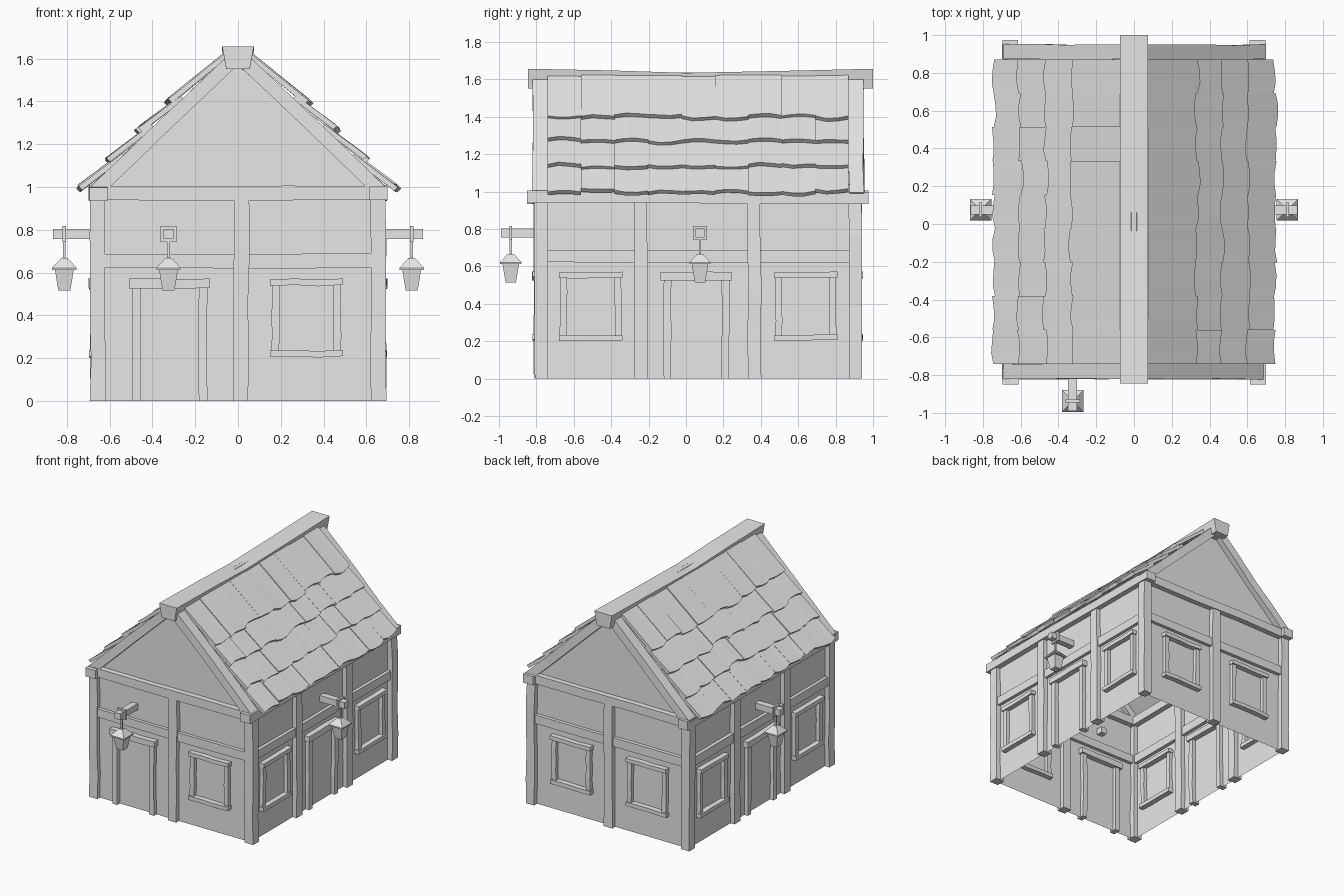
import bpy, bmesh, random
from mathutils import Vector as V

random.seed(4)
if "Cube" in bpy.data.objects:
    bpy.data.objects.remove(bpy.data.objects["Cube"])

grey = bpy.data.materials.new("plain grey")
grey.use_nodes = True
grey.diffuse_color = (0.8, 0.8, 0.8, 1)
grey.node_tree.nodes["Principled BSDF"].inputs["Base Color"].default_value = (0.8, 0.8, 0.8, 1)

UP = V((0, 0, 1))


def finish(name, bm):
    bmesh.ops.recalc_face_normals(bm, faces=bm.faces)
    mesh = bpy.data.meshes.new(name)
    bm.to_mesh(mesh)
    bm.free()
    mesh.materials.append(grey)
    ob = bpy.data.objects.new(name, mesh)
    bpy.context.collection.objects.link(ob)
    return ob


def loft(bm, rings):
    """Skin a row of equal rings and cap both ends."""
    loops = [[bm.verts.new(p) for p in ring] for ring in rings]
    n = len(loops[0])
    for a, b in zip(loops, loops[1:]):
        for i in range(n):
            bm.faces.new((a[i], a[(i + 1) % n], b[(i + 1) % n], b[i]))
    bm.faces.new(loops[0][::-1])
    bm.faces.new(loops[-1])


def beam(bm, a, b, p, q, cuts=3, wobble=0.004):
    """Rough-hewn timber from a to b with half-widths p and q."""
    rings = []
    for i in range(cuts + 1):
        c = a.lerp(b, i / cuts)
        c = c + (p.normalized() + q.normalized() * 0.5) * random.uniform(-wobble, wobble)
        f = 1 + random.uniform(-wobble, wobble) * 12
        rings.append([c + p * f + q, c - p * f + q, c - p * f - q, c + p * f - q])
    loft(bm, rings)


# Wall frames: origin, direction along the wall, outward direction
FRONT = (V((0, -0.78, 0)), V((1, 0, 0)), V((0, -1, 0)))
BACK = (V((0, 0.905, 0)), V((1, 0, 0)), V((0, 1, 0)))
RIGHT = (V((-0.655, 0, 0)), V((0, 1, 0)), V((-1, 0, 0)))
LEFT = (V((0.655, 0, 0)), V((0, 1, 0)), V((1, 0, 0)))


def bar(bm, wall, u0, u1, z0, z1, depth, wobble=0.004):
    """Timber lying on a wall, running along its longer side."""
    o, along, out = wall
    mid_u, mid_z = (u0 + u1) / 2, (z0 + z1) / 2
    if z1 - z0 > u1 - u0:
        beam(bm, o + along * mid_u + UP * z0, o + along * mid_u + UP * z1,
             along * (u1 - u0) / 2, out * depth, 4, wobble)
    else:
        beam(bm, o + along * u0 + UP * mid_z, o + along * u1 + UP * mid_z,
             UP * (z1 - z0) / 2, out * depth, 3, wobble)


def window(name, wall, u):
    bm = bmesh.new()
    bar(bm, wall, u - 0.17, u + 0.17, 0.54, 0.57, 0.04)
    bar(bm, wall, u - 0.17, u + 0.17, 0.205, 0.235, 0.04)
    for s in (-1, 1):
        bar(bm, wall, u + s * 0.145 - 0.018, u + s * 0.145 + 0.018, 0.23, 0.545, 0.028, 0.003)
    finish(name, bm)


def door(name, wall, u):
    bm = bmesh.new()
    bar(bm, wall, u - 0.19, u + 0.19, 0.525, 0.57, 0.042)
    for s in (-1, 1):
        bar(bm, wall, u + s * 0.155 - 0.02, u + s * 0.155 + 0.02, 0, 0.53, 0.03, 0.003)
    finish(name, bm)


def lantern(name, wall, u):
    o, along, out = wall
    base = o + along * u
    # Arm
    bm = bmesh.new()
    beam(bm, base - out * 0.05 + UP * 0.78, base + out * 0.21 + UP * 0.78,
         along * 0.024, UP * 0.024, 1, 0)
    finish(name + "_arm", bm)
    # Square loop and hanging rod
    bm = bmesh.new()
    c = base + out * 0.157
    for s in (-1, 1):
        beam(bm, c + along * s * 0.031 + UP * 0.745, c + along * s * 0.031 + UP * 0.815,
             along * 0.007, out * 0.008, 1, 0)
        beam(bm, c - along * 0.038 + UP * (0.78 + s * 0.03), c + along * 0.038 + UP * (0.78 + s * 0.03),
             UP * 0.007, out * 0.008, 1, 0)
    beam(bm, c + UP * 0.65, c + UP * 0.745, along * 0.006, out * 0.006, 1, 0)
    finish(name + "_hanger", bm)
    # Tapered body and cap
    bm = bmesh.new()
    for profile in (((0.515, 0.028), (0.62, 0.045)),
                    ((0.612, 0.057), (0.622, 0.057), (0.667, 0.016))):
        loft(bm, [[c + UP * z + along * i * r + out * j * r
                   for i, j in ((1, 1), (-1, 1), (-1, -1), (1, -1))] for z, r in profile])
    finish(name + "_body", bm)


# Thin wall sheets, with gables on the ends
def sheet(name, points):
    bm = bmesh.new()
    bm.faces.new([bm.verts.new(p) for p in points])
    finish(name, bm)


for name, (o, along, out) in (("front", FRONT), ("back", BACK)):
    sheet(name + "_wall", [o + along * x + UP * z for x, z in
                           ((-0.655, 0), (0.655, 0), (0.655, 0.98), (0, 1.57), (-0.655, 0.98))])
for name, (o, along, out) in (("right", RIGHT), ("left", LEFT)):
    sheet(name + "_wall", [o + along * y + UP * z for y, z in
                           ((-0.78, 0), (0.905, 0), (0.905, 0.98), (-0.78, 0.98))])

# Timber posts, middle rails and top plates
for name, wall, posts, end0, end1 in (
        ("front", FRONT, (0.015,), -0.655, 0.655), ("back", BACK, (0.0,), -0.655, 0.655),
        ("right", RIGHT, (-0.24, 0.365), -0.78, 0.905), ("left", LEFT, (-0.24, 0.365), -0.78, 0.905)):
    bm = bmesh.new()
    for u in posts:
        bar(bm, wall, u - 0.036, u + 0.036, 0, 0.95, 0.035)
    finish(name + "_posts", bm)
    bm = bmesh.new()
    bar(bm, wall, end0, end1, 0.622, 0.688, 0.026)
    finish(name + "_middle_rail", bm)
    bm = bmesh.new()
    over = 0.07 if wall in (LEFT, RIGHT) else 0
    bar(bm, wall, end0 - over, end1 + over, 0.937, 1.003, 0.042)
    finish(name + "_top_plate", bm)

bm = bmesh.new()
for x in (-0.655, 0.655):
    for y in (-0.775, 0.905):
        beam(bm, V((x, y, 0)), V((x, y, 0.96)), V((0.035, 0, 0)), V((0, 0.035, 0)), 5)
finish("corner_posts", bm)

# Doors, windows and lanterns
door("front_door_frame", FRONT, -0.32)
window("front_window", FRONT, 0.32)
lantern("front_lantern", FRONT, -0.325)
for s in (-1, 1):
    window("back_window", BACK, s * 0.32)
for name, wall in (("right", RIGHT), ("left", LEFT)):
    door(name + "_door_frame", wall, 0.055)
    lantern(name + "_lantern", wall, 0.075)
    for u in (-0.51, 0.64):
        window(name + "_window", wall, u)


# Roof: s runs up the slope, n lifts off it
def slope(side, s, n, y):
    return V((side * (0.69 - 0.719 * s + 0.695 * n), y, 1.0 + 0.695 * s + 0.719 * n))


for name, side in (("right", -1), ("left", 1)):
    sheet(name + "_roof_sheet", [slope(side, s, -0.012, y) for s, y in
                                 ((0, -0.78), (0.93, -0.78), (0.93, 0.905), (0, 0.905))])
    bm = bmesh.new()
    for y in (-0.78, 0.91):
        a, b = slope(side, -0.01, -0.03, y), slope(side, 0.9, -0.036, y)
        beam(bm, a, b, V((0, 0.04, 0)), slope(side, 0, 0.032, 0) - slope(side, 0, 0, 0), 4)
    finish(name + "_gable_rafters", bm)

    # Overlapping shingles with uneven lower edges
    bm = bmesh.new()
    width = 1.61 / 9
    for row in range(4):
        low = -0.036 + row * 0.193
        high = 0.89 if row == 3 else low + 0.25
        for col in range(9):
            y0 = -0.74 + col * width
            shift = random.uniform(-0.012, 0.012)
            bow = random.choice((-1, 1)) * random.uniform(0.006, 0.016)
            lift = random.uniform(-0.003, 0.006)
            rings = []
            for t, edge in ((0, 0), (0.33, 1), (0.67, 0.8), (1, 0)):
                y = y0 + t * width
                s = low + shift + bow * edge + random.uniform(-0.004, 0.004)
                rings.append([slope(side, s, 0.043 + lift, y), slope(side, high, 0.012 + lift, y),
                              slope(side, high, -0.01 + lift, y), slope(side, s, 0.018 + lift, y)])
            loft(bm, rings)
    finish(name + "_shingles", bm)

# Sagging ridge beam with a tapered section
bm = bmesh.new()
loft(bm, [[V((0.074, y, z)), V((-0.074, y, z)), V((-0.055, y, z - 0.105)), V((0.055, y, z - 0.105))]
          for y, z in ((-0.845, 1.657), (-0.4, 1.648), (0.0, 1.635), (0.5, 1.645), (1.0, 1.657))])
finish("ridge_beam", bm)
